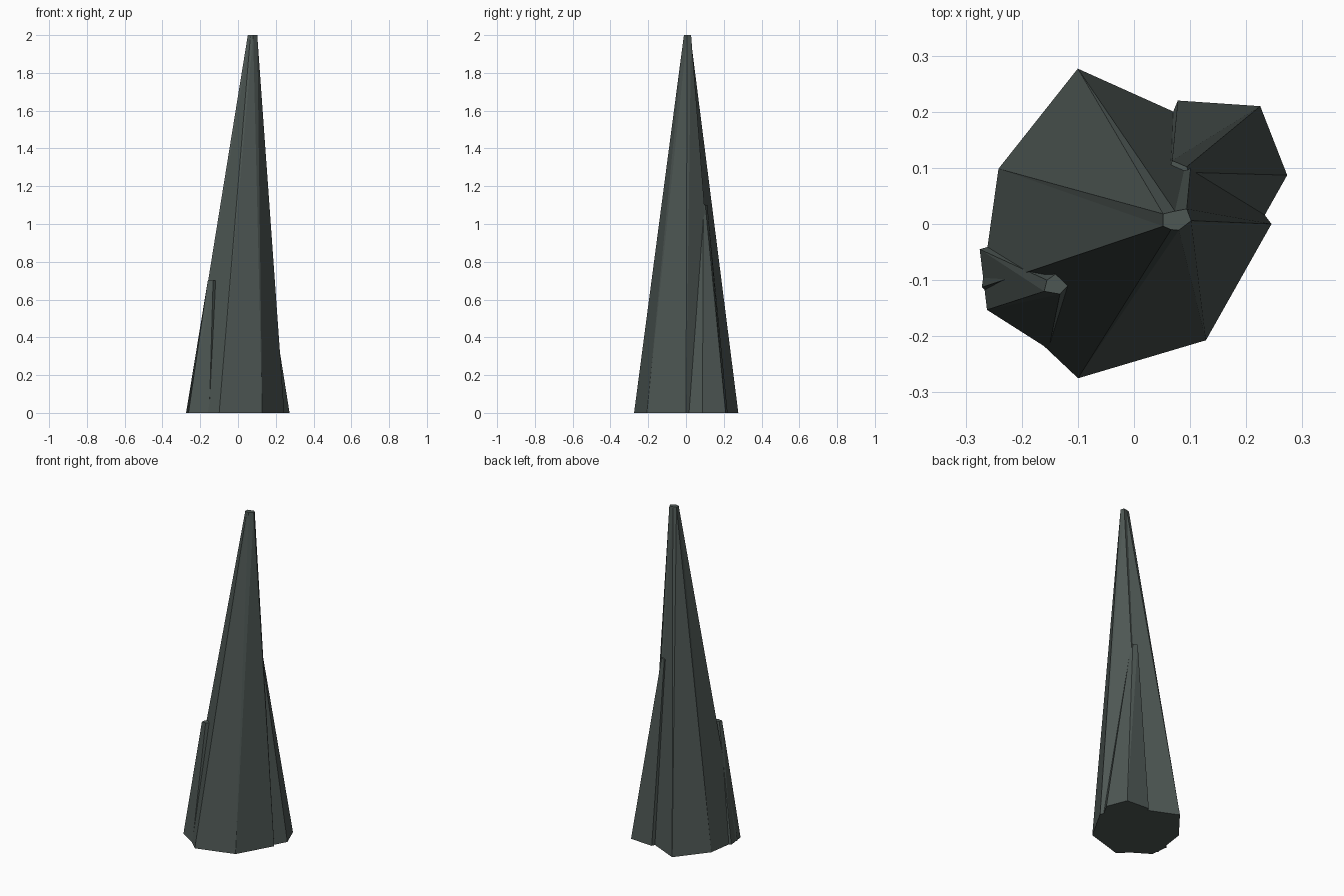
import bpy, bmesh
from math import cos, sin, radians

if "Cube" in bpy.data.objects:
    bpy.data.objects.remove(bpy.data.objects["Cube"])

mat = bpy.data.materials.new("dark_stone")
mat.diffuse_color = (0.075, 0.095, 0.088, 1)
mat.use_nodes = True
mat.node_tree.nodes["Principled BSDF"].inputs["Base Color"].default_value = mat.diffuse_color


def ring(cx, cy, start, radii):
    """Uneven polygon: evenly spaced angles, one radius per corner."""
    n = len(radii)
    return [(cx + r * cos(radians(start + 360 * i / n)),
             cy + r * sin(radians(start + 360 * i / n))) for i, r in enumerate(radii)]


def spike(name, base, top, height):
    """Faceted, leaning spike with flat ends."""
    bm = bmesh.new()
    low = [bm.verts.new((x, y, 0)) for x, y in base]
    high = [bm.verts.new((x, y, height)) for x, y in top]
    n = len(low)
    for i in range(n):
        j = (i + 1) % n
        bm.faces.new((low[i], low[j], high[j]))
        bm.faces.new((low[i], high[j], high[i]))
    bm.faces.new(low[::-1])
    bm.faces.new(high)
    bmesh.ops.recalc_face_normals(bm, faces=bm.faces)
    me = bpy.data.meshes.new(name)
    bm.to_mesh(me)
    bm.free()
    me.materials.append(mat)
    ob = bpy.data.objects.new(name, me)
    bpy.context.collection.objects.link(ob)


# tall central spike, seven sided
spike("main_spike",
      ring(-0.037, 0, 0, [0.282, 0.234, 0.284, 0.227, 0.26, 0.282, 0.265]),
      [(0.102, 0.006), (0.094, 0.027), (0.073, 0.023), (0.052, 0.018),
       (0.052, -0.004), (0.066, -0.010), (0.080, -0.011)], 2.0)

# medium spike at the back right, six sided
spike("back_spike",
      [(0.273, 0.087), (0.225, 0.21), (0.078, 0.22),
       (0.025, 0.09), (0.07, -0.02), (0.21, -0.025)],
      [(0.098, 0.092), (0.094, 0.102), (0.068, 0.113),
       (0.063, 0.097), (0.072, 0.08), (0.09, 0.08)], 1.1)

# short spike at the front left, six sided
spike("front_spike",
      [(-0.075, -0.045), (-0.17, -0.015), (-0.275, -0.045),
       (-0.262, -0.153), (-0.152, -0.223), (-0.075, -0.15)],
      [(-0.120, -0.095), (-0.138, -0.088), (-0.155, -0.10),
       (-0.160, -0.120), (-0.132, -0.125), (-0.118, -0.110)], 0.7)
